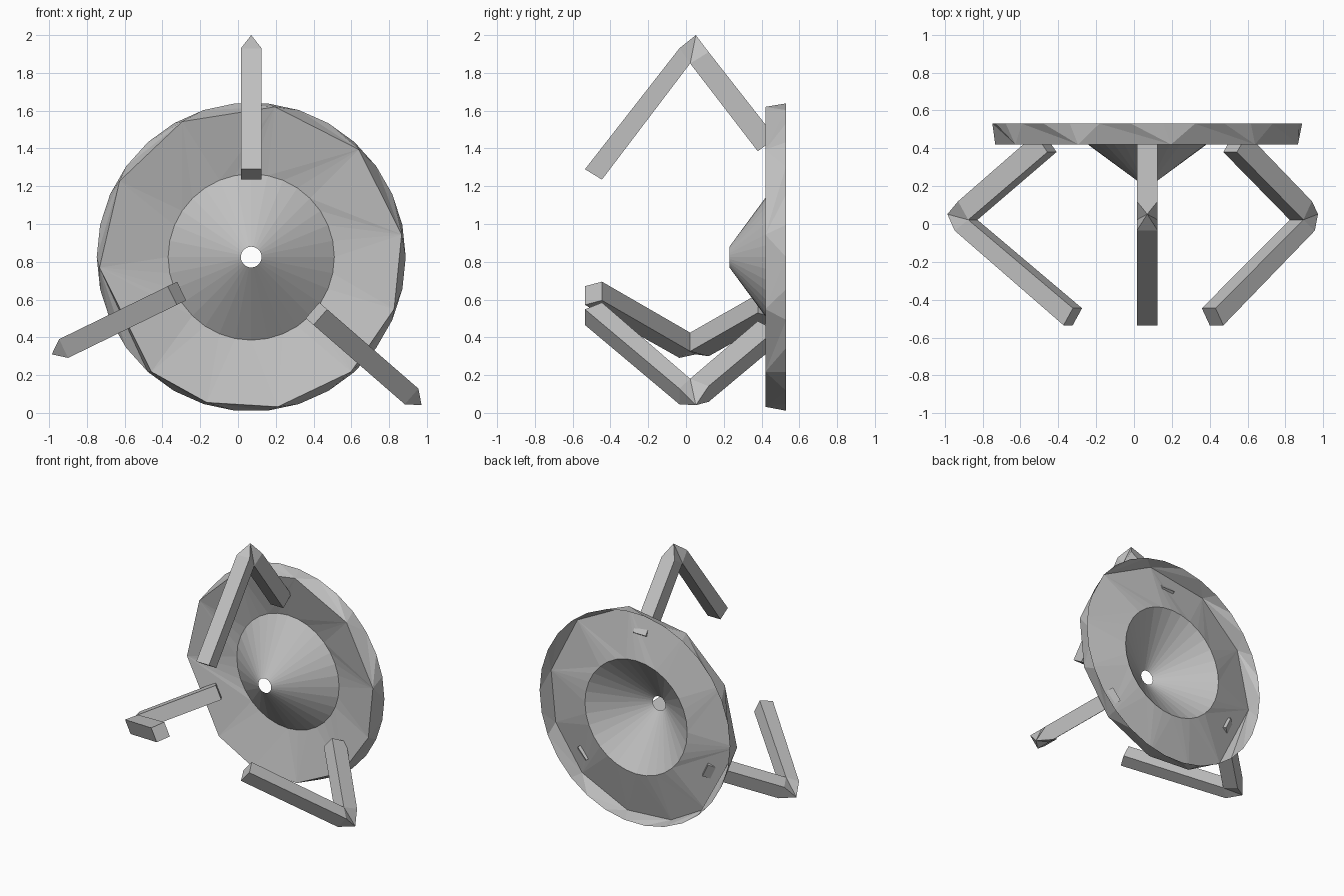
import bpy
import bmesh
from math import cos, sin, radians
from mathutils import Matrix, Vector

cube = bpy.data.objects.get("Cube")
if cube:
    bpy.data.objects.remove(cube, do_unlink=True)

CENTRE = Vector((0.07, 0, 0.825))   # axis of the dish, running along y

grey = bpy.data.materials.new("plain grey")
grey.use_nodes = True
grey.diffuse_color = (0.53, 0.53, 0.53, 1)
grey.node_tree.nodes["Principled BSDF"].inputs["Base Color"].default_value = grey.diffuse_color


def finish(name, bm):
    mesh = bpy.data.meshes.new(name)
    bm.to_mesh(mesh)
    bm.free()
    mesh.materials.append(grey)
    obj = bpy.data.objects.new(name, mesh)
    bpy.context.collection.objects.link(obj)
    return obj


def even(count):
    return [360 * i / count for i in range(count)]


def sheet(name, inner, outer):
    """Open sheet between two rings (angles, radius, y), stitched by angle."""
    bm = bmesh.new()
    rings = []
    for angles, radius, y in (inner, outer):
        rings.append([bm.verts.new(CENTRE + Vector((radius * cos(radians(a)), y,
                                                    radius * sin(radians(a)))))
                      for a in angles])
    a, b = rings
    next_a = inner[0][1:] + [inner[0][0] + 360]
    next_b = outer[0][1:] + [outer[0][0] + 360]
    i = j = 0
    while i < len(a) or j < len(b):
        va, vb = a[i % len(a)], b[j % len(b)]
        if j == len(b) or (i < len(a) and next_a[i] <= next_b[j]):
            i += 1
            bm.faces.new((va, vb, a[i % len(a)]))
        else:
            j += 1
            bm.faces.new((va, vb, b[j % len(b)]))
    return finish(name, bm)


# Dish: central cone with a hole, shallow ring, and flared rim
coarse = [8.5, 45, 81, 117, 150, 184, 229, 253, 280, 311, 340]
hole = (even(32), 0.055, 0.23)
cone_base = (even(32), 0.44, 0.513)
rim_front = (coarse, 0.805, 0.42)
rim_back = (even(30), 0.818, 0.53)
sheet("dish_cone", hole, cone_base)
sheet("dish_ring", cone_base, rim_front)
sheet("dish_rim", rim_front, rim_back)


# Bent arms: square bars with a pointed elbow
def arm(name, angle, offset):
    profile = {"front_out": (-0.535, 1.29), "front_in": (-0.445, 1.235),
               "elbow_in": (0.022, 1.85), "back_in": (0.38, 1.385),
               "back_out": (0.475, 1.457), "back_shoulder": (0.12, 1.91),
               "front_shoulder": (-0.035, 1.93)}
    bm = bmesh.new()
    sides = [{k: bm.verts.new((x, y, z - CENTRE.z + offset))
              for k, (y, z) in profile.items()} for x in (-0.055, 0.055)]
    tip = bm.verts.new((0, 0.052, 2 - CENTRE.z + offset))
    for s in sides:
        bm.faces.new([s[k] for k in ("front_out", "front_in", "elbow_in", "front_shoulder")])
        bm.faces.new([s[k] for k in ("back_shoulder", "elbow_in", "back_in", "back_out")])
        for k in ("front_shoulder", "back_shoulder"):
            bm.faces.new((s[k], s["elbow_in"], tip))
    left, right = sides
    keys = list(profile)
    for p, q in zip(keys, keys[1:] + keys[:1]):
        if p == "back_shoulder":        # the elbow closes to a point here
            bm.faces.new((left[p], right[p], tip))
            bm.faces.new((left[q], right[q], tip))
        else:
            bm.faces.new((left[p], right[p], right[q], left[q]))
    bmesh.ops.recalc_face_normals(bm, faces=bm.faces[:])
    bm.transform(Matrix.Translation(CENTRE) @ Matrix.Rotation(radians(90 - angle), 4, "Y"))
    return finish(name, bm)


arm("top_arm", 90, 0)
arm("right_arm", 206, 0)
arm("left_arm", -41, 0.02)
